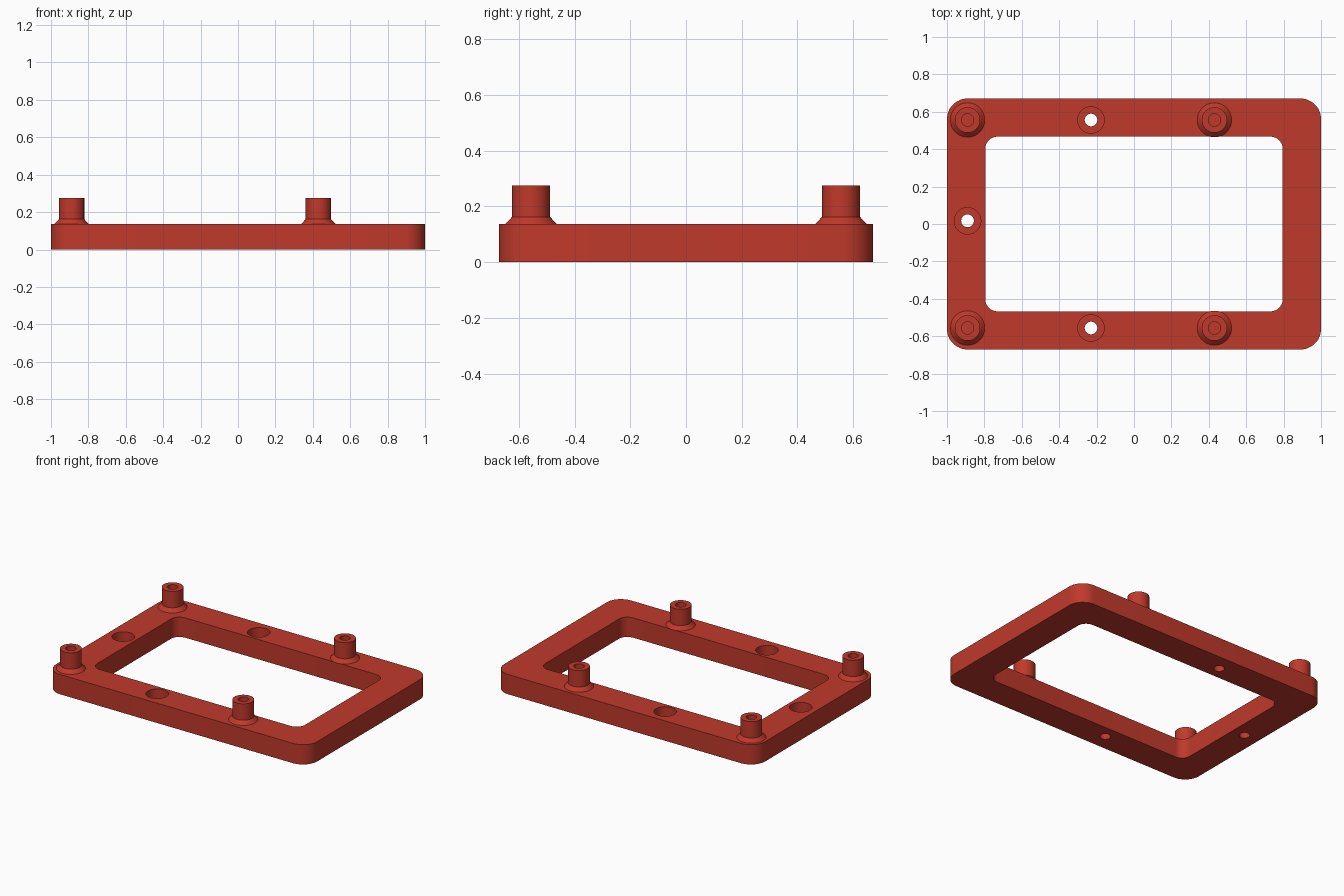
import bpy, bmesh, math

if "Cube" in bpy.data.objects:
    bpy.data.objects.remove(bpy.data.objects["Cube"])

TOP = 0.137          # frame thickness
POST_TOP = 0.275
PX, PY = (-0.89, 0.43), (-0.556, 0.556)

red = bpy.data.materials.new("brick red")
red.diffuse_color = (0.527, 0.041, 0.024, 1)
red.use_nodes = True
red.node_tree.nodes["Principled BSDF"].inputs["Base Color"].default_value = red.diffuse_color


def make_object(name, bm):
    bmesh.ops.recalc_face_normals(bm, faces=bm.faces)
    mesh = bpy.data.meshes.new(name)
    bm.to_mesh(mesh)
    bm.free()
    mesh.materials.append(red)
    ob = bpy.data.objects.new(name, mesh)
    bpy.context.collection.objects.link(ob)
    return ob


def rounded_block(name, hx, hy, r, z0, z1, steps=12):
    """Vertical prism with rounded corners."""
    bm = bmesh.new()
    ring = []
    for q, (sx, sy) in enumerate([(1, 1), (-1, 1), (-1, -1), (1, -1)]):
        for i in range(steps + 1):
            a = math.pi / 2 * (q + i / steps)
            ring.append(bm.verts.new((sx * (hx - r) + r * math.cos(a),
                                      sy * (hy - r) + r * math.sin(a), z0)))
    base = bm.faces.new(ring)
    out = bmesh.ops.extrude_face_region(bm, geom=[base])["geom"]
    bmesh.ops.translate(bm, vec=(0, 0, z1 - z0),
                        verts=[v for v in out if isinstance(v, bmesh.types.BMVert)])
    # keep the prism closed
    if not base.is_valid or not all(e.is_manifold for e in bm.edges):
        bmesh.ops.holes_fill(bm, edges=[e for e in bm.edges if e.is_boundary])
    return make_object(name, bm)


def lathe(name, profile, x, y, steps=48):
    """Turn a (radius, z) profile around a vertical axis."""
    bm = bmesh.new()
    verts = [bm.verts.new((r, 0, z)) for r, z in profile]
    edges = [bm.edges.new(p) for p in zip(verts, verts[1:])]
    bmesh.ops.spin(bm, geom=verts + edges, axis=(0, 0, 1), cent=(0, 0, 0),
                   angle=2 * math.pi, steps=steps)
    bmesh.ops.remove_doubles(bm, verts=bm.verts, dist=1e-5)
    ob = make_object(name, bm)
    ob.location = (x, y, 0)
    return ob


def smooth(ob):
    bpy.ops.object.select_all(action="DESELECT")
    ob.select_set(True)
    bpy.context.view_layer.objects.active = ob
    bpy.ops.object.shade_smooth_by_angle(angle=math.radians(30))


# Frame, window opening and stepped screw holes
frame = rounded_block("frame", 1.0, 0.671, 0.11, 0, TOP)
cutters = [rounded_block("opening_cutter", 0.795, 0.467, 0.065, -0.1, 0.3)]
screw_hole = [(0, -0.1), (0.034, -0.1), (0.034, 0.045),
              (0.071, 0.045), (0.071, 0.3), (0, 0.3)]
for x, y in [(-0.23, PY[0]), (-0.23, PY[1]), (-0.89, 0.017)]:
    cutters.append(lathe("screw_hole_cutter", screw_hole, x, y))

bpy.context.view_layer.objects.active = frame
for c in cutters:
    mod = frame.modifiers.new("cut", "BOOLEAN")
    mod.operation, mod.solver, mod.object = "DIFFERENCE", "EXACT", c
    bpy.ops.object.modifier_apply(modifier=mod.name)
for c in cutters:
    bpy.data.objects.remove(c)
smooth(frame)

# Hollow standoff posts with flared feet
post = [(0.092, TOP), (0.068, 0.162), (0.068, POST_TOP),
        (0.033, POST_TOP), (0.033, TOP)]
for x in PX:
    for y in PY:
        smooth(lathe("standoff_post", post, x, y))
